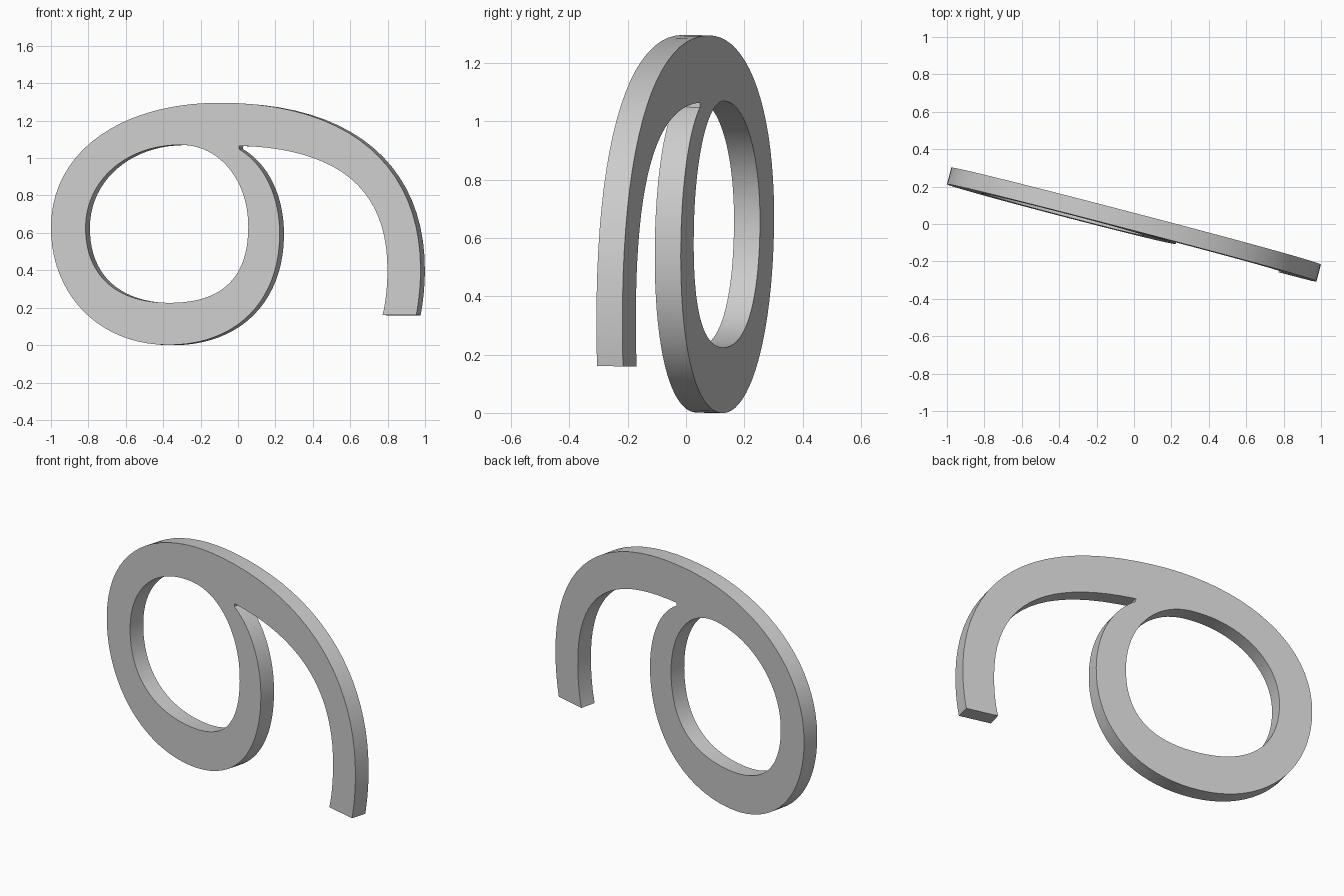
import bpy, math
from mathutils import Matrix

if "Cube" in bpy.data.objects:
    bpy.data.objects.remove(bpy.data.objects["Cube"])

YAW, LEAN, THICK, MID_Z = math.radians(14.6), 0.018, 0.092, 0.648


def to_local(p):
    # front-view position of the front face -> flat profile coordinates
    return ((p[0] + math.sin(YAW) * THICK / 2) / math.cos(YAW), p[1] - MID_Z, 0)


def add_loop(curve, segments):
    # each segment: start point, then optional two bezier handles to the next start
    spline = curve.splines.new('BEZIER')
    spline.bezier_points.add(len(segments) - 1)
    spline.use_cyclic_u = True
    spline.resolution_u = 20
    pts = spline.bezier_points
    for i, seg in enumerate(segments):
        a = pts[i]
        a.handle_left_type = a.handle_right_type = 'FREE'
        a.co = to_local(seg[0])
    for i, seg in enumerate(segments):
        a, b = pts[i], pts[(i + 1) % len(pts)]
        if len(seg) == 3:
            a.handle_right, b.handle_left = to_local(seg[1]), to_local(seg[2])
        else:
            a.handle_right = a.co.lerp(b.co, 1 / 3)
            b.handle_left = a.co.lerp(b.co, 2 / 3)


curve = bpy.data.curves.new("curled_band", 'CURVE')
curve.dimensions = '2D'
curve.fill_mode = 'BOTH'
curve.extrude = THICK / 2

# outer outline: ring, sweeping arm, arm underside, notch
add_loop(curve, [
    [(-1, .63), (-1, 1.04), (-.62, 1.295)],
    [(-.1, 1.295), (.6, 1.295), (.977, .95)],
    [(.977, .4), (.977, .31), (.967, .22)],
    [(.955, .16)],
    [(.775, .16), (.79, .22), (.80, .3)],
    [(.80, .4), (.80, .83), (.54, 1.05)],
    [(.003, 1.065)],
    [(.003, 1.048), (.15, .96), (.223, .78)],
    [(.223, .59), (.223, .24), (0, 0)],
    [(-.37, 0), (-.74, 0), (-1, .27)],
])

# ring opening
add_loop(curve, [
    [(-.31, 1.07), (-.1, 1.07), (.055, .88)],
    [(.055, .63), (.055, .37), (-.07, .225)],
    [(-.365, .225), (-.66, .225), (-.815, .38)],
    [(-.815, .63), (-.815, .88), (-.60, 1.07)],
])

# turn the band upright, yawed and leaning back slightly
band = bpy.data.objects.new("curled_band", curve)
bpy.context.collection.objects.link(band)
band.matrix_world = (Matrix.Translation((0, 0, MID_Z)) @ Matrix.Rotation(-YAW, 4, 'Z')
                     @ Matrix.Rotation(math.pi / 2 - LEAN, 4, 'X'))

# solid mesh with crisp edges
bpy.context.view_layer.objects.active = band
band.select_set(True)
bpy.ops.object.convert(target='MESH')
band = bpy.context.object
bpy.ops.object.mode_set(mode='EDIT')
bpy.ops.mesh.select_all(action='SELECT')
bpy.ops.mesh.remove_doubles(threshold=0.0005)
bpy.ops.mesh.normals_make_consistent(inside=False)
bpy.ops.object.mode_set(mode='OBJECT')
bpy.ops.object.shade_smooth_by_angle(angle=math.radians(30))
